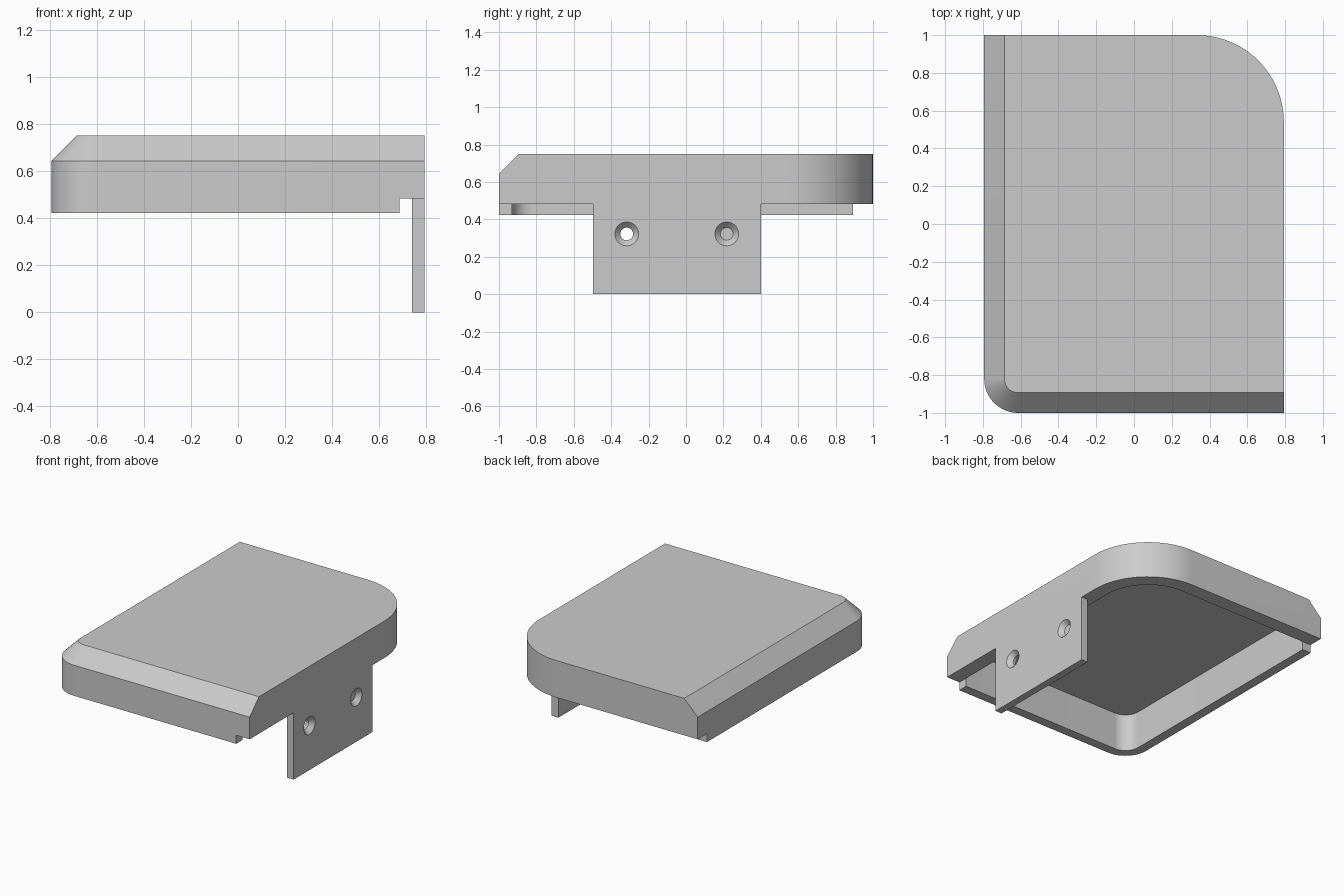
import bpy, bmesh, math
from mathutils import Matrix

old = bpy.data.objects.get("Cube")
if old:
    bpy.data.objects.remove(old, do_unlink=True)

HX, HY, TOP = 0.793, 1.0, 0.75       # half width, half depth, lid top
STEP, LIP = 0.483, 0.422             # wall bottom and lip bottom
THICK, THIN = 0.107, 0.07            # wall thicknesses, THICK is also the bevel size
PLATE = 0.053                        # roof and tab thickness

grey = bpy.data.materials.new("plain grey")
grey.use_nodes = True
colour = (0.6, 0.6, 0.6, 1)
grey.diffuse_color = colour
grey.node_tree.nodes["Principled BSDF"].inputs["Base Color"].default_value = colour


def finish(bm, name):
    bmesh.ops.recalc_face_normals(bm, faces=bm.faces)
    mesh = bpy.data.meshes.new(name)
    bm.to_mesh(mesh)
    bm.free()
    mesh.materials.append(grey)
    obj = bpy.data.objects.new(name, mesh)
    bpy.context.collection.objects.link(obj)
    return obj


def arc(cx, cy, r, start, steps=24):
    angles = [math.radians(start + 90 * i / steps) for i in range(steps + 1)]
    return [(cx + r * math.cos(a), cy + r * math.sin(a)) for a in angles]


def outline(near, far):
    """Plan shape, inset by near on the left/front edges and by far on the others."""
    rn, rf = 0.18 - near, 0.46 - far
    x0, y0, x1, y1 = near - HX, near - HY, HX - far, HY - far
    return (arc(x0 + rn, y0 + rn, rn, 180) + [(x1, y0)]
            + arc(x1 - rf, y1 - rf, rf, 0) + [(x0, y1)])


def loft(name, layers):
    """Join stacked outlines, given as (points, z), into a closed solid."""
    bm = bmesh.new()
    rings = [[bm.verts.new((x, y, z)) for x, y in pts] for pts, z in layers]
    n = len(rings[0])
    for low, high in zip(rings, rings[1:]):
        for i in range(n):
            j = (i + 1) % n
            bm.faces.new((low[i], low[j], high[j], high[i]))
    bm.faces.new(rings[0][::-1])
    bm.faces.new(rings[-1])
    return finish(bm, name)


def box(name, lo, hi):
    pts = [(lo[0], lo[1]), (hi[0], lo[1]), (hi[0], hi[1]), (lo[0], hi[1])]
    return loft(name, [(pts, lo[2]), (pts, hi[2])])


def cone(name, x0, x1, r0, r1, y, z):
    """Cone along x from radius r0 at x0 to radius r1 at x1."""
    bm = bmesh.new()
    place = Matrix.Translation(((x0 + x1) / 2, y, z)) @ Matrix.Rotation(math.pi / 2, 4, 'Y')
    bmesh.ops.create_cone(bm, cap_ends=True, segments=40, radius1=r0, radius2=r1,
                          depth=x1 - x0, matrix=place)
    return finish(bm, name)


def combine(target, tool, operation):
    tool.hide_render = True
    mod = target.modifiers.new("combine", 'BOOLEAN')
    mod.operation, mod.solver, mod.object = operation, 'EXACT', tool
    bpy.context.view_layer.objects.active = target
    bpy.ops.object.modifier_apply(modifier=mod.name)
    bpy.data.objects.remove(tool, do_unlink=True)


# Lid with a bevel along two edges
full = outline(0, 0)
bevel = outline(THICK, 0)
cover = loft("bracket_cover", [(full, LIP), (full, TOP - THICK), (bevel, TOP)])

# Hollow underside, leaving a thin roof
hollow = outline(THIN, THICK)
combine(cover, loft("cavity_cutter", [(hollow, 0.2), (hollow, TOP - PLATE)]), 'DIFFERENCE')

# Raise the two thick walls, leaving the lip under the thin ones
for lo in [(HX - THICK, -1.2), (-1.2, HY - THICK), (0.2, 0.4)]:
    combine(cover, box("step_cutter", (*lo, 0.2), (1.2, 1.2, STEP)), 'DIFFERENCE')

# Mounting tab with two countersunk screw holes
combine(cover, box("mounting_tab", (HX - PLATE, -0.497, 0), (HX, 0.4, 0.56)), 'UNION')
for y in (-0.317, 0.218):
    combine(cover, cone("hole_cutter", 0.72, 0.82, 0.034, 0.034, y, 0.322), 'DIFFERENCE')
    combine(cover, cone("countersink_cutter", HX - 0.032, HX + 0.01, 0.034, 0.073, y, 0.322),
            'DIFFERENCE')

# Smooth the rounded corners and keep the edges sharp
bpy.ops.object.select_all(action='DESELECT')
cover.select_set(True)
bpy.context.view_layer.objects.active = cover
bpy.ops.object.shade_smooth_by_angle(angle=math.radians(25))
